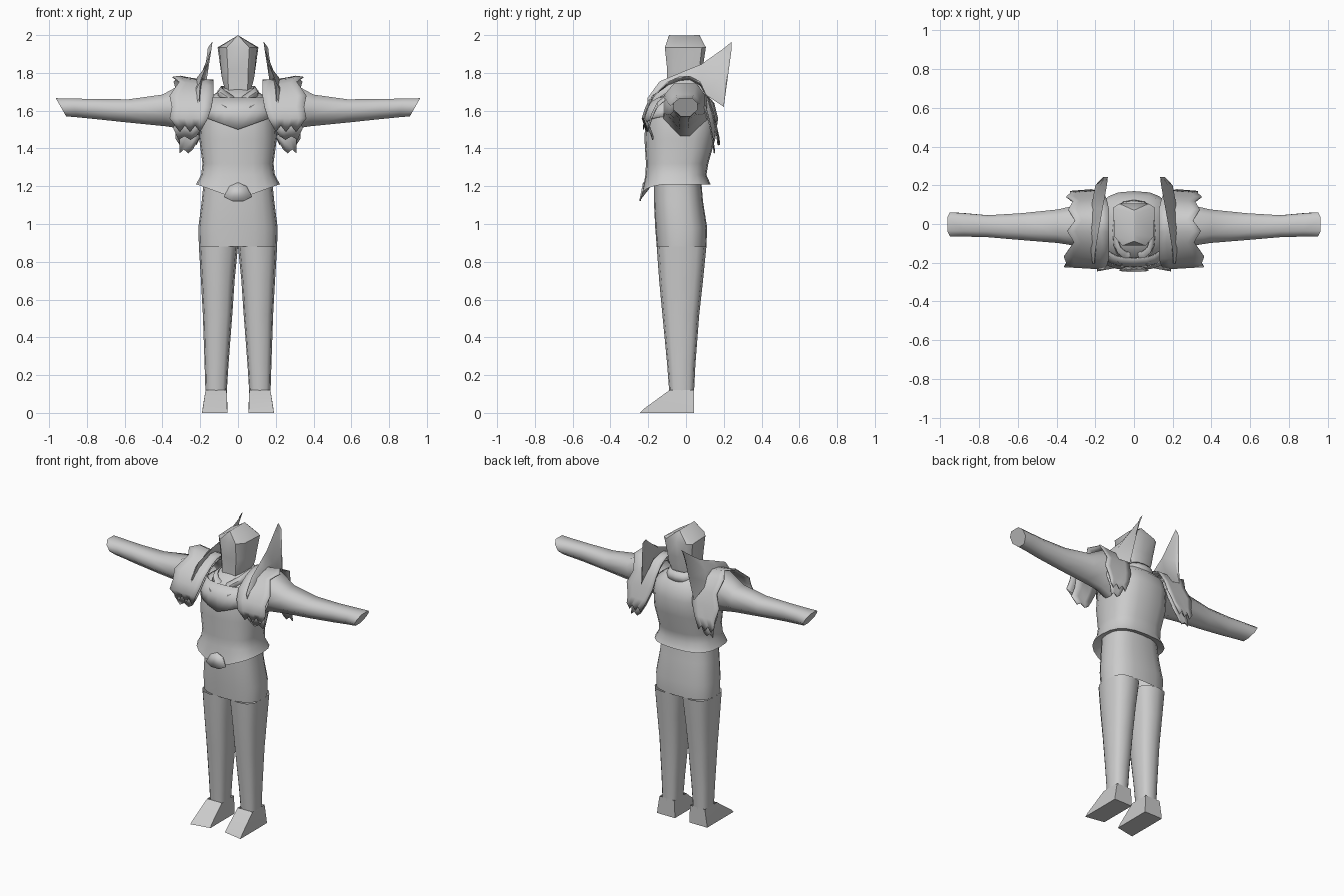
import bpy, bmesh, math

if "Cube" in bpy.data.objects:
    bpy.data.objects.remove(bpy.data.objects["Cube"])

grey = bpy.data.materials.new("plain_grey")
grey.diffuse_color = (0.6, 0.6, 0.6, 1)
grey.use_nodes = True
grey.node_tree.nodes["Principled BSDF"].inputs["Base Color"].default_value = grey.diffuse_color


def make(name, verts, faces, mirror=False, thick=0, angle=45):
    me = bpy.data.meshes.new(name)
    me.from_pydata(verts, [], faces)
    bm = bmesh.new()
    bm.from_mesh(me)
    bmesh.ops.remove_doubles(bm, verts=bm.verts, dist=0.0005)
    bmesh.ops.recalc_face_normals(bm, faces=bm.faces)
    bm.to_mesh(me)
    bm.free()
    me.materials.append(grey)
    ob = bpy.data.objects.new(name, me)
    bpy.context.collection.objects.link(ob)
    bpy.ops.object.select_all(action='DESELECT')
    ob.select_set(True)
    bpy.context.view_layer.objects.active = ob
    bpy.ops.object.shade_smooth_by_angle(angle=math.radians(angle))
    if thick:
        ob.modifiers.new("thickness", 'SOLIDIFY').thickness = thick
    if mirror:
        ob.modifiers.new("mirror", 'MIRROR').use_mirror_merge = False
    return ob


def loft(name, rings, closed=True, caps=(False, False), **kw):
    n = len(rings[0])
    verts = [p for r in rings for p in r]
    faces = []
    for i in range(len(rings) - 1):
        for j in range(n if closed else n - 1):
            k = (j + 1) % n
            faces.append((i * n + j, i * n + k, i * n + n + k, i * n + n + j))
    if caps[0]:
        faces.append(tuple(range(n)))
    if caps[1]:
        faces.append(tuple(range((len(rings) - 1) * n, len(rings) * n)))
    return make(name, verts, faces, **kw)


def oval(x0, x1, y0, y1, z, n=12, e=0.75, start=0, span=360):
    """Rounded ring between two x and two y limits; z may depend on x and y."""
    pts = []
    for i in range(n):
        a = math.radians(start + span * i / (n if span == 360 else n - 1))
        c, s = math.cos(a), math.sin(a)
        x = (x0 + x1) / 2 + (x1 - x0) / 2 * math.copysign(abs(c) ** e, c)
        y = (y0 + y1) / 2 + (y1 - y0) / 2 * math.copysign(abs(s) ** e, s)
        pts.append((x, y, z(x, y) if callable(z) else z))
    return pts


# trousers: hips and two tapering legs with wedge feet
loft("hips", [oval(-w, w, f, b, z, 20) for w, f, b, z in (
    (.207, -.155, .108, .88), (.21, -.163, .112, .98),
    (.192, -.17, .09, 1.12), (.18, -.17, .08, 1.24))])
loft("leg", [oval(*r, e=.7) for r in (
    (.06, .172, -.088, .042, .1), (.05, .177, -.1, .05, .26),
    (.03, .186, -.125, .07, .52), (.018, .196, -.142, .09, .7),
    (.0, .207, -.155, .108, .88))], mirror=True, angle=60)
loft("foot", [
    [(.055, .042, 0), (.19, .042, 0), (.19, -.245, 0), (.055, -.22, 0)],
    [(.055, .042, .02), (.188, .042, .02), (.187, -.225, .02), (.057, -.205, .02)],
    [(.06, .042, .12), (.172, .042, .12), (.172, -.088, .12), (.06, -.088, .12)]],
    caps=(True, False), mirror=True)


# breastplate: flared waist rim that dips at the front
def rim(x, y):
    return 1.21 - (max(0, .22 - abs(x)) * .36 if y < -.12 else 0)


loft("breastplate", [
    oval(-.17, .17, -.17, .085, 1.225, 20),
    oval(-.222, .222, -.238, .13, rim, 20),
    oval(-.195, .195, -.215, .108, 1.26, 20),
    oval(-.188, .188, -.212, .118, 1.32, 20),
    oval(-.205, .205, -.22, .155, 1.45, 20),
    oval(-.2, .2, -.215, .17, 1.56, 20),
    oval(-.19, .19, -.195, .15, 1.64, 20),
    oval(-.08, .08, -.09, .08, 1.72, 20)], caps=(False, True), angle=50)

# belt plate
make("belt_plate", [(x, -.228 - (1.22 - z) * .2, z) for x, z in (
    (-.075, 1.145), (-.045, 1.2), (0, 1.22), (.045, 1.2), (.075, 1.145), (.03, 1.122), (-.03, 1.122))],
    [tuple(range(7))], thick=.008)

# pointed chest plate over the breastplate
loft("chest_plate", [
    oval(-.2, .2, -.228, .15, lambda x, y: 1.5 + abs(x) * .36, 11, start=195, span=150),
    oval(-.195, .195, -.222, .15, 1.6, 11, start=195, span=150),
    oval(-.17, .17, -.18, .12, 1.67, 11, start=195, span=150)],
    closed=False, thick=.006)

# stepped collar rings with a V at the throat
for i, (w, f, b, z, h) in enumerate(((.145, -.225, .15, 1.585, .085), (.115, -.19, .125, 1.64, .09))):
    dip = lambda x, y, t: t - (max(0, .1 - abs(x)) * .7 if y < -.05 else 0)
    loft(f"collar_{i + 1}", [
        oval(-w, w, f, b, lambda x, y: dip(x, y, z + .03), 16),
        oval(-w * .95, w * .95, f * .97, b * .95, lambda x, y: dip(x, y, z + h * .7), 16),
        oval(-w * .78, w * .78, f * .8, b * .8, lambda x, y: dip(x, y, z + h), 16)],
        thick=.008)


# helmet: gabled top, tapering to a pointed chin
def head_ring(w, wb, f, b, z, drop=0):
    half = [(0, f, z - drop), (w * .6, f, z - drop * .5), (w, f * .6, z), (wb, b * .8, z), (wb * .7, b, z)]
    return half + [(0, b, z)] + [(-x, y, zz) for x, y, zz in half[:0:-1]]


loft("helmet", [
    head_ring(.06, .06, -.1, .07, 1.68, .06),
    head_ring(.085, .085, -.1, .085, 1.77, .1),
    head_ring(.09, .092, -.1, .088, 1.82),
    head_ring(.1, .108, -.112, .105, 1.935),
    [(x * .03, y * .8, 2.0 - abs(x) * .03) for x, y, z in head_ring(.1, .108, -.112, .09, 1.935)]],
    caps=(True, True), angle=40)


# arms: angular sleeves with slanted ends
def arm_ring(x, x_low, y0, y1, z0, z1):
    ym, q = (y0 + y1) / 2, (z1 - z0)
    prof = [(y0, .35), (y0, .75), (y0 * .55, 1), (y1 * .55, 1), (y1, .75), (y1, .35), (ym + .025, 0), (ym - .025, 0)]
    return [(x_low + (x - x_low) * t, y, z0 + q * t) for y, t in prof]


loft("arm", [arm_ring(*r) for r in (
    (.17, .17, -.12, .11, 1.45, 1.74), (.29, .27, -.115, .1, 1.5, 1.745),
    (.4, .38, -.098, .075, 1.517, 1.685), (.58, .58, -.083, .056, 1.537, 1.66),
    (.76, .75, -.068, .045, 1.555, 1.662), (.88, .85, -.065, .055, 1.565, 1.664),
    (.965, .91, -.065, .06, 1.57, 1.666))], caps=(False, True), mirror=True, angle=55)

# ragged shoulder guards arching over each shoulder: y, z, inner x, outer x
arch = ((-.21, 1.5, .2, .335), (-.235, 1.56, .16, .362), (-.215, 1.62, .14, .35), (-.18, 1.68, .13, .362),
        (-.1, 1.735, .13, .31), (-.04, 1.76, .13, .345), (.02, 1.765, .13, .305), (.08, 1.735, .13, .34),
        (.125, 1.66, .14, .315), (.15, 1.58, .15, .35), (.168, 1.5, .18, .33), (.18, 1.43, .22, .33))
guard = []
for i, (y, z, a, b) in enumerate(arch):
    row = []
    for j in range(6):
        t = j / 5
        hem = (.022 if j % 2 else -.012) if i in (0, len(arch) - 1) else 0
        lift = .02 * t * t if abs(y) < .12 else 0
        row.append((a + (b - a) * t, y * (1 - .05 * t), z + hem + lift))
    guard.append(row)
loft("shoulder_guard", guard, closed=False, mirror=True, thick=.006, angle=50)

# inner layer of the shoulder guard
loft("shoulder_underplate", [[(a + .02 + (b - a - .04) * j / 3, y * .85, z - .035 - (.02 if j % 2 else 0))
     for j in range(4)] for y, z, a, b in arch], closed=False, mirror=True, thick=.006)

# swept fins: y, lower x, lower z, upper x, upper z, thickness
fin = []
for y, xb, zb, xt, zt, w in ((-.205, .212, 1.635, .205, 1.665, .012), (-.14, .22, 1.67, .2, 1.755, .025),
                             (-.02, .225, 1.745, .18, 1.805, .03), (.08, .222, 1.7, .162, 1.845, .025),
                             (.2, .2, 1.62, .14, 1.93, .012), (.242, .16, 1.93, .135, 1.965, .004)):
    xm, zm = (xb + xt) / 2, (zb + zt) / 2
    fin.append([(xb, y, zb), (xm + w / 2, y, zm), (xt, y, zt), (xm - w / 2, y, zm)])
loft("shoulder_fin", fin, caps=(True, True), mirror=True, angle=40)
